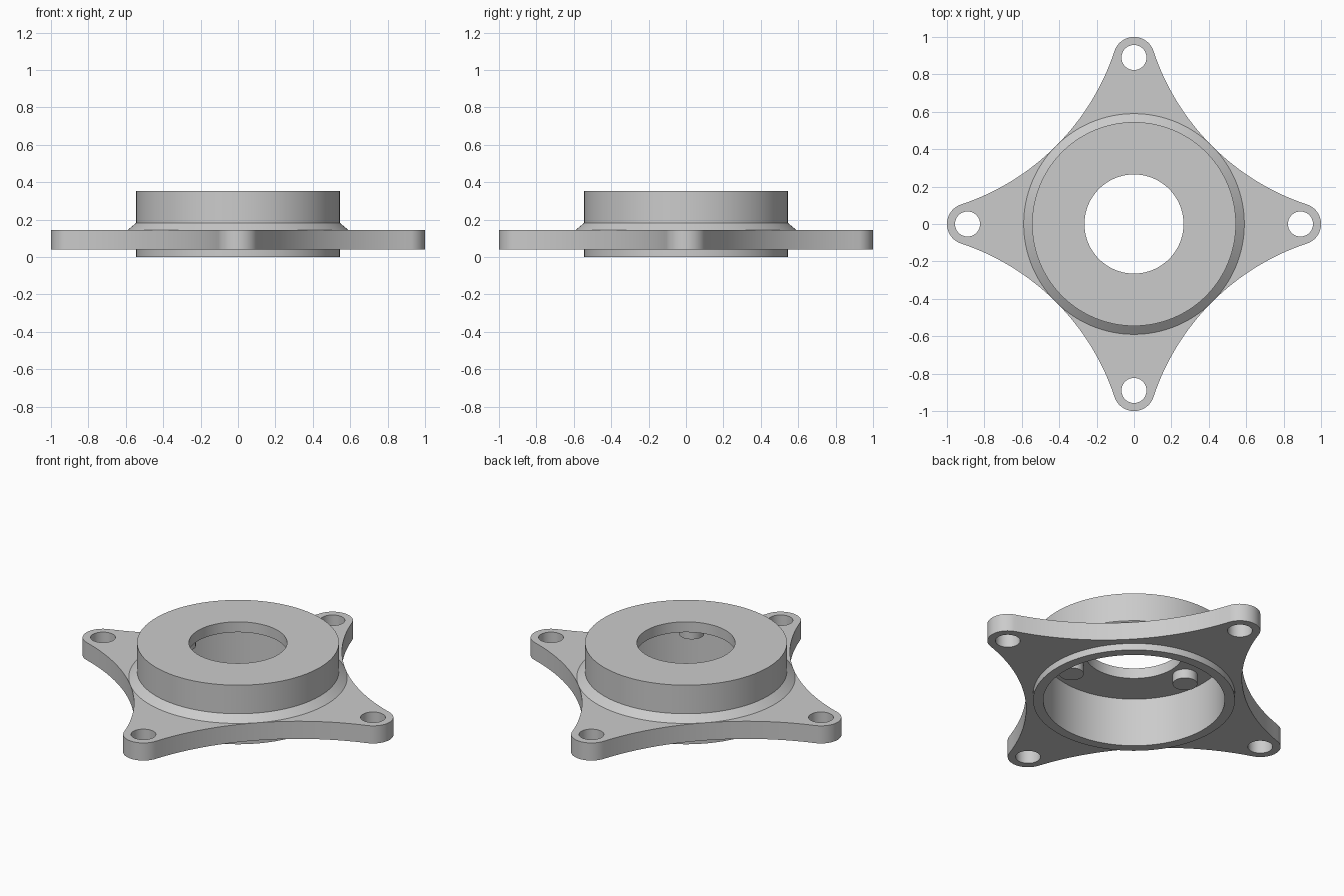
import bpy, bmesh, math
from math import pi, cos, sin, radians
from mathutils import Matrix, Vector

cube = bpy.data.objects.get("Cube")
if cube:
    bpy.data.objects.remove(cube, do_unlink=True)

grey = bpy.data.materials.new("light grey metal")
grey.use_nodes = True
colour = (0.6, 0.6, 0.6, 1)
grey.diffuse_color = colour
grey.node_tree.nodes["Principled BSDF"].inputs["Base Color"].default_value = colour

ARM, END_R, HOLE_R = 0.89, 0.11, 0.067      # ear centre distance, ear radius, bolt hole radius
WAIST = 0.59                                # flange radius on the diagonals


def mesh_object(name, bm):
    bmesh.ops.remove_doubles(bm, verts=bm.verts, dist=1e-5)
    bmesh.ops.recalc_face_normals(bm, faces=bm.faces)
    me = bpy.data.meshes.new(name)
    bm.to_mesh(me)
    bm.free()
    me.materials.clear()
    me.materials.append(grey)
    ob = bpy.data.objects.new(name, me)
    bpy.context.collection.objects.link(ob)
    bpy.ops.object.select_all(action='DESELECT')
    ob.select_set(True)
    bpy.context.view_layer.objects.active = ob
    bpy.ops.object.shade_smooth_by_angle(angle=radians(25))


def lathe(name, profile, steps=128):
    """Spin a closed (radius, height) profile around the z axis."""
    bm = bmesh.new()
    verts = [bm.verts.new((r, 0, z)) for r, z in profile]
    edges = [bm.edges.new((a, b)) for a, b in zip(verts, verts[1:] + verts[:1])]
    bmesh.ops.spin(bm, geom=verts + edges, cent=(0, 0, 0), axis=(0, 0, 1),
                   angle=2 * pi, steps=steps)
    mesh_object(name, bm)


def arc(cx, cy, r, a0, a1, n):
    return [Vector((cx + r * cos(a0 + (a1 - a0) * i / n),
                    cy + r * sin(a0 + (a1 - a0) * i / n))) for i in range(n)]


# Flange outline: rounded ears joined by concave arcs tangent to them
k = WAIST - END_R
c = (ARM * ARM - k * k) / (2 * ARM - 2 * math.sqrt(2) * k)
R = math.sqrt(2) * c - WAIST
t = math.atan2(c, c - ARM)                  # direction from ear to concave arc centre
s = t + pi                                  # start of the concave arc
quarter = arc(ARM, 0, END_R, -t, t, 24) + arc(c, c, R, s, 2.5 * pi - s, 32)
outline = []
for i in range(4):
    turn = Matrix.Rotation(i * pi / 2, 2)
    outline += [turn @ p for p in quarter]

loops = [outline, arc(0, 0, 0.52, 0, 2 * pi, 96)]
for i in range(4):
    loops.append(arc(ARM * cos(i * pi / 2), ARM * sin(i * pi / 2), HOLE_R, 0, 2 * pi, 40))

# Flange plate with bolt holes
curve = bpy.data.curves.new("flange", 'CURVE')
curve.dimensions = '2D'
curve.fill_mode = 'BOTH'
curve.extrude = 0.0525
for loop in loops:
    sp = curve.splines.new('POLY')
    sp.points.add(len(loop) - 1)
    for point, p in zip(sp.points, loop):
        point.co = (p.x, p.y, 0, 1)
    sp.use_cyclic_u = True
temp = bpy.data.objects.new("flange_outline", curve)
bpy.context.collection.objects.link(temp)
bpy.context.view_layer.update()
bm = bmesh.new()
bm.from_mesh(temp.to_mesh())
temp.to_mesh_clear()
bpy.data.objects.remove(temp, do_unlink=True)
bmesh.ops.translate(bm, verts=bm.verts, vec=(0, 0, 0.0925))
mesh_object("flange", bm)

# Hollow hub, open below, with a bored top and a sloped collar
lathe("hub", [(0.49, 0), (0.545, 0), (0.545, 0.145), (0.59, 0.145), (0.545, 0.182),
              (0.545, 0.352), (0.265, 0.352), (0.265, 0.29), (0.49, 0.29)])

# Three short pegs under the hub top
for i in range(3):
    a = pi / 3 + i * 2 * pi / 3
    bm = bmesh.new()
    bmesh.ops.create_cone(bm, cap_ends=True, segments=40, radius1=0.067, radius2=0.067,
                          depth=0.065,
                          matrix=Matrix.Translation((0.36 * cos(a), 0.36 * sin(a), 0.2675)))
    mesh_object(f"peg_{i + 1}", bm)
